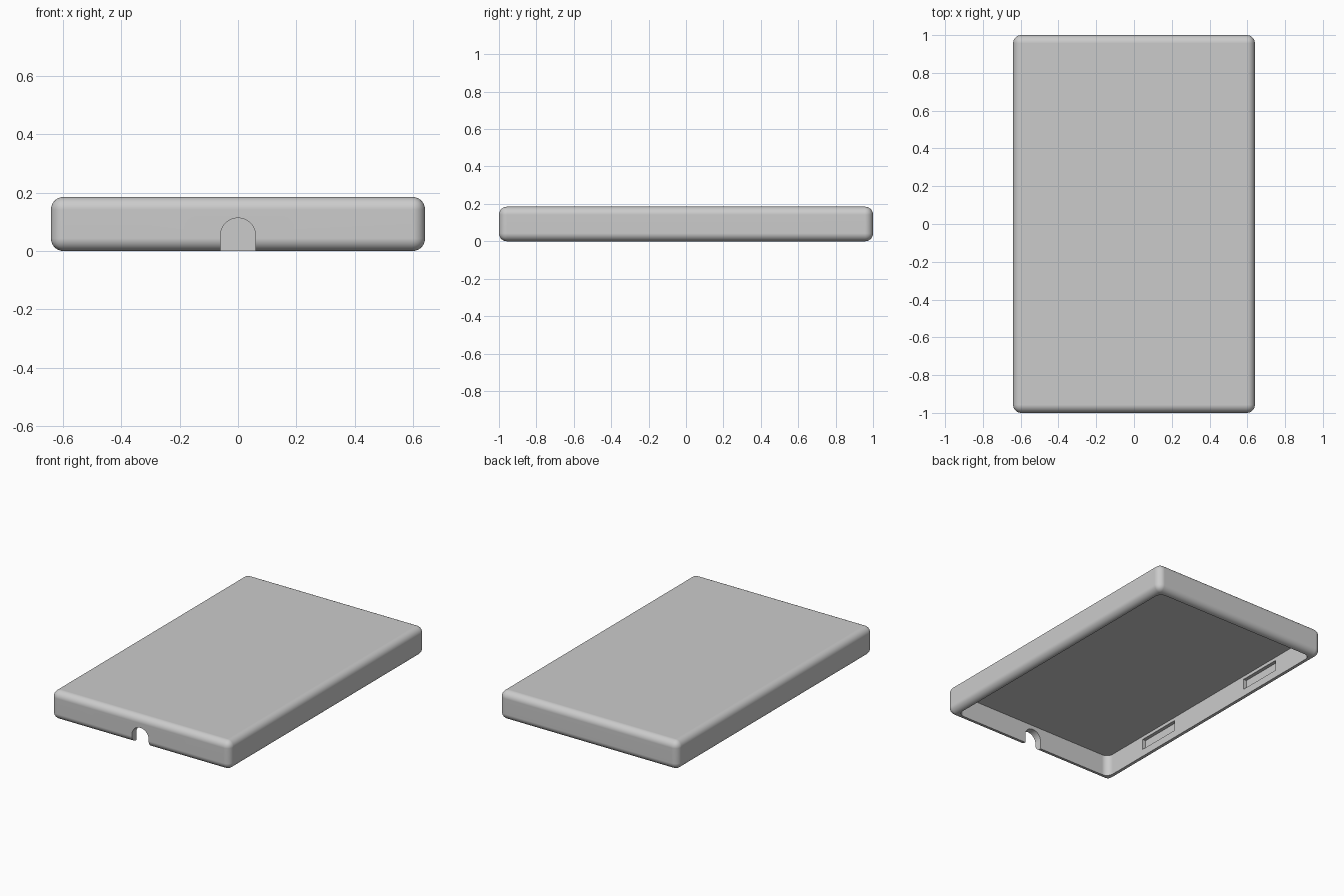
import bpy
import bmesh
import math
from mathutils import Vector

if "Cube" in bpy.data.objects:
    bpy.data.objects.remove(bpy.data.objects["Cube"], do_unlink=True)

WIDTH, LENGTH, HEIGHT = 1.28, 2.0, 0.185
WALL = 0.047
FILLET = 0.043

grey = bpy.data.materials.new("plain_grey")
grey.use_nodes = True
grey.diffuse_color = (0.6, 0.6, 0.6, 1)
grey.node_tree.nodes["Principled BSDF"].inputs["Base Color"].default_value = (0.6, 0.6, 0.6, 1)


def add_object(name, bm):
    bmesh.ops.recalc_face_normals(bm, faces=bm.faces)
    mesh = bpy.data.meshes.new(name)
    bm.to_mesh(mesh)
    bm.free()
    mesh.materials.append(grey)
    obj = bpy.data.objects.new(name, mesh)
    bpy.context.collection.objects.link(obj)
    return obj


def box(name, low, high, radius=0, upright_only=False):
    """Box between two corners, optionally with rounded edges."""
    low, high = Vector(low), Vector(high)
    bm = bmesh.new()
    bmesh.ops.create_cube(bm, size=1)
    for v in bm.verts:
        v.co = (low + high) / 2 + v.co * (high - low)
    if radius:
        edges = [e for e in bm.edges
                 if not upright_only or abs(e.verts[0].co.z - e.verts[1].co.z) > 0.01]
        bmesh.ops.bevel(bm, geom=edges, offset=radius, segments=8,
                        profile=0.5, affect='EDGES')
    return add_object(name, bm)


def arch(name, radius, spring, y0, y1):
    """Round-topped opening running along y."""
    points = [(radius, -0.1), (-radius, -0.1)]
    for i in range(25):
        a = math.pi * (1 - i / 24)
        points.append((radius * math.cos(a), spring + radius * math.sin(a)))
    bm = bmesh.new()
    face = bm.faces.new([bm.verts.new((x, y0, z)) for x, z in points])
    grown = bmesh.ops.extrude_face_region(bm, geom=[face])
    moved = [g for g in grown["geom"] if isinstance(g, bmesh.types.BMVert)]
    bmesh.ops.translate(bm, verts=moved, vec=(0, y1 - y0, 0))
    return add_object(name, bm)


# Rounded outer shell
x, y = WIDTH / 2, LENGTH / 2
cover = box("cover_shell", (-x, -y, 0), (x, y, HEIGHT), FILLET)

# Hollow underside and cable opening in the front wall
xi, yi = x - WALL, y - WALL
cutters = [
    box("cavity_cutter", (-xi, -yi, -0.1), (xi, yi, HEIGHT - WALL), 0.045, True),
    arch("cable_opening_cutter", 0.06, 0.053, -y - 0.1, -y + 0.2),
]

# Shallow clip slots inside both long walls
for side in (-1, 1):
    for mid in (-0.475, 0.475):
        xs = sorted((side * (xi - 0.05), side * (xi + 0.023)))
        cutters.append(box("clip_slot_cutter", (xs[0], mid - 0.15, 0.048),
                           (xs[1], mid + 0.15, 0.117)))

bpy.ops.object.select_all(action='DESELECT')
bpy.context.view_layer.objects.active = cover
cover.select_set(True)
for cutter in cutters:
    cutter.hide_render = True
    mod = cover.modifiers.new("cut", 'BOOLEAN')
    mod.operation = 'DIFFERENCE'
    mod.solver = 'EXACT'
    mod.object = cutter
    bpy.ops.object.modifier_apply(modifier=mod.name)
    bpy.data.objects.remove(cutter, do_unlink=True)

# Smooth fillets with clean flat faces
bpy.ops.object.shade_smooth_by_angle(angle=math.radians(30))
weighted = cover.modifiers.new("clean_shading", 'WEIGHTED_NORMAL')
weighted.keep_sharp = True
